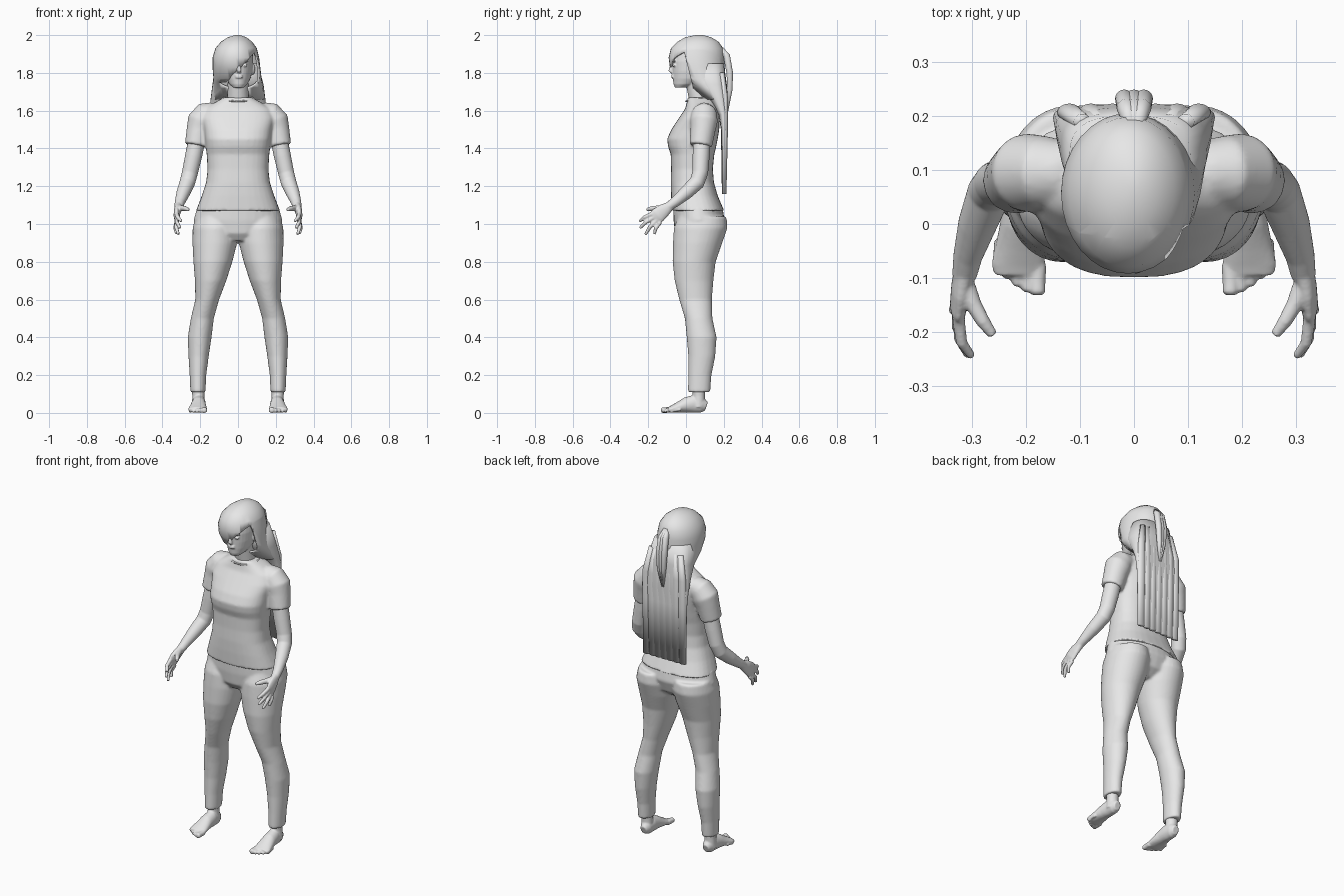
import bpy, bmesh, math
from mathutils import Vector

default = bpy.data.objects.get("Cube")
if default:
    bpy.data.objects.remove(default, do_unlink=True)

GREY = (0.8, 0.8, 0.8, 1)
clay = bpy.data.materials.new("light grey")
clay.use_nodes = True
clay.diffuse_color = GREY
clay.node_tree.nodes["Principled BSDF"].inputs["Base Color"].default_value = GREY

SEGMENTS = 32


def oval(centre, u, v, power=2.0):
    """Points of a rounded cross-section spanned by the half axes u and v."""
    points = []
    for i in range(SEGMENTS):
        angle = math.tau * i / SEGMENTS
        c, s = math.cos(angle), math.sin(angle)
        points.append(centre + u * math.copysign(abs(c) ** (2 / power), c)
                      + v * math.copysign(abs(s) ** (2 / power), s))
    return points


def bridge(bm, rings, mirrored):
    """Join the rings to a closed skin, optionally on both sides of the body."""
    for side in ((1, -1) if mirrored else (1,)):
        loops = [[bm.verts.new((p.x * side, p.y, p.z)) for p in ring] for ring in rings]
        for low, high in zip(loops, loops[1:]):
            for i in range(SEGMENTS):
                j = (i + 1) % SEGMENTS
                bm.faces.new((low[i], low[j], high[j], high[i]))
        bm.faces.new(loops[0])
        bm.faces.new(loops[-1])


def loft(bm, rows, mirrored=False, power=2.0):
    """Level rings, each row being z, x from, x to, y front, y back."""
    rings = []
    for z, x0, x1, y0, y1 in rows:
        centre = Vector(((x0 + x1) / 2, (y0 + y1) / 2, z))
        rings.append(oval(centre, Vector(((x1 - x0) / 2, 0, 0)),
                          Vector((0, (y1 - y0) / 2, 0)), power))
    bridge(bm, rings, mirrored)


def tube(bm, path, mirrored=False):
    """Rings across a path of x, y, z, sideways radius and optional second radius."""
    points = [Vector(p[:3]) for p in path]
    rings = []
    for i, p in enumerate(path):
        along = (points[min(i + 1, len(path) - 1)] - points[max(i - 1, 0)]).normalized()
        u = Vector((1, 0, 0))
        u = (u - along * u.dot(along)).normalized()
        rings.append(oval(points[i], u * p[3], along.cross(u) * p[-1]))
    bridge(bm, rings, mirrored)


def ball(bm, centre, size):
    made = bmesh.ops.create_uvsphere(bm, u_segments=16, v_segments=10, radius=1)
    bmesh.ops.scale(bm, vec=size, verts=made["verts"])
    bmesh.ops.translate(bm, vec=centre, verts=made["verts"])


def finish(name, bm, voxel=0, smoothing=2):
    """Turn the mesh into an object; a voxel size fuses its parts into one skin."""
    bmesh.ops.recalc_face_normals(bm, faces=bm.faces)
    mesh = bpy.data.meshes.new(name)
    bm.to_mesh(mesh)
    bm.free()
    mesh.materials.append(clay)
    mesh.polygons.foreach_set("use_smooth", [True] * len(mesh.polygons))
    obj = bpy.data.objects.new(name, mesh)
    bpy.context.collection.objects.link(obj)
    if voxel:
        fuse = obj.modifiers.new("fuse", 'REMESH')
        fuse.mode = 'VOXEL'
        fuse.voxel_size = voxel
        fuse.use_smooth_shade = True
        soften = obj.modifiers.new("soften", 'SMOOTH')
        soften.factor = 0.5
        soften.iterations = smoothing
    return obj


# Trousers: hips and two legs
bm = bmesh.new()
loft(bm, [(0.91, -.12, .12, -.03, .13), (0.95, -.2, .2, -.058, .18),
          (1.02, -.235, .235, -.066, .205), (1.095, -.215, .215, -.068, .192)])
loft(bm, [(.11, .172, .252, .01, .128), (.2, .168, .256, .012, .135),
          (.3, .155, .262, .012, .155), (.4, .14, .266, .004, .162),
          (.5, .128, .25, -.006, .14), (.6, .1, .226, -.036, .137),
          (.7, .062, .228, -.06, .145), (.8, .03, .236, -.071, .157),
          (.9, .004, .241, -.069, .192), (.98, 0, .24, -.064, .22),
          (1.04, .01, .225, -.04, .214)], mirrored=True)
finish("trousers", bm, 0.008, 4)

# Shirt: torso with short sleeves
bm = bmesh.new()
torso = [(1.07, .222, -.074, .202), (1.15, .192, -.079, .168), (1.22, .169, -.081, .148),
         (1.29, .161, -.079, .142), (1.37, .166, -.081, .15), (1.41, .171, -.095, .16),
         (1.45, .175, -.1, .168), (1.5, .18, -.078, .176), (1.56, .195, -.038, .178),
         (1.61, .18, -.005, .173), (1.645, .12, .005, .16), (1.67, .075, .008, .135)]
loft(bm, [(z, -x, x, front, back) for z, x, front, back in torso], power=2.5)
tube(bm, [(.13, .095, 1.585, .06), (.17, .096, 1.578, .068), (.196, .095, 1.545, .073),
          (.206, .09, 1.5, .066), (.222, .078, 1.415, .06)], mirrored=True)
finish("shirt", bm, 0.008, 4)

# Collar band round the neck
bm = bmesh.new()
rim = []
for i in range(SEGMENTS + 1):
    a = math.tau * i / SEGMENTS
    rim.append((.08 * math.cos(a), .068 + .068 * math.sin(a), 1.664 + .014 * math.sin(a), .005))
for start, end in zip(rim, rim[1:]):
    tube(bm, [start, end])
finish("collar", bm, 0.003)

# Arms with palms, fingers and thumbs
bm = bmesh.new()
tube(bm, [(.215, .085, 1.46, .045), (.235, .08, 1.36, .045), (.255, .075, 1.27, .042),
          (.268, .058, 1.22, .041), (.29, 0, 1.165, .036), (.308, -.06, 1.115, .027),
          (.314, -.095, 1.09, .023)], mirrored=True)
tube(bm, [(.313, -.085, 1.095, .021, .025), (.321, -.12, 1.07, .018, .037),
          (.325, -.15, 1.045, .016, .042), (.325, -.168, 1.03, .011, .036)], mirrored=True)
tips = [(.3, -.246, 1.014), (.307, -.244, .978), (.315, -.215, .944), (.325, -.168, .947)]
for i, tip in enumerate(tips):
    base = Vector((.325, -.177 + .013 * i, 1.054 - .015 * i))
    end = Vector(tip)
    bend = base.lerp(end, 0.55) + Vector((.008, -.005, .004))
    tube(bm, [(*base, .012), (*bend, .0105), (*end, .0075)], mirrored=True)
tube(bm, [(.315, -.105, 1.085, .018), (.297, -.15, 1.083, .015), (.28, -.18, 1.082, .013),
          (.261, -.206, 1.076, .009)], mirrored=True)
finish("arms", bm, 0.0045)

# Feet with ankles and toes
bm = bmesh.new()
tube(bm, [(.21, .066, .03, .034), (.21, .068, .09, .032), (.211, .067, .17, .036)], mirrored=True)
tube(bm, [(.207, .108, .034, .02, .024), (.207, .085, .042, .032, .041),
          (.207, .04, .048, .036, .047), (.209, 0, .042, .039, .04),
          (.211, -.04, .03, .045, .028), (.214, -.075, .02, .05, .019),
          (.214, -.094, .016, .046, .014)], mirrored=True)
for i in range(5):
    x, r = .179 + .0185 * i, .015 - .0012 * i - (.002 if i else 0)
    tip = -.126 + .004 * i + .002 * i * i
    tube(bm, [(x - .002, tip + .05, .017, r), (x, tip + .02, .015, r),
              (x, tip, r, r), (x, tip - .006, r, r * .6)], mirrored=True)
finish("feet", bm, 0.0045)

# Head with neck, nose, lips, brows, eyes and ears
bm = bmesh.new()
loft(bm, [(1.722, -.025, .03, -.058, 0), (1.74, -.045, .05, -.066, .06),
          (1.77, -.062, .066, -.07, .12), (1.81, -.072, .076, -.072, .15),
          (1.86, -.08, .08, -.076, .17), (1.91, -.08, .078, -.065, .17),
          (1.96, -.05, .05, -.01, .13)])
tube(bm, [(0, .085, 1.6, .07, .06), (0, .07, 1.67, .056, .055), (0, .055, 1.77, .054, .06)])
tube(bm, [(.005, -.068, 1.855, .008), (.005, -.08, 1.825, .01), (.005, -.084, 1.811, .013, .009),
          (.005, -.074, 1.802, .012, .006)])
for z in (1.776, 1.786):
    ball(bm, (.005, -.07, z), (.021, .009, .005))
for side in (1, -1):
    ball(bm, (.005 + side * .031, -.062, 1.84), (.014, .01, .008))
    ball(bm, (.005 + side * .033, -.064, 1.862), (.021, .01, .005))
    ball(bm, (side * .08, .045, 1.82), (.01, .018, .03))
finish("head", bm, 0.004, 3)

# Hair cap, opened along the sweep of the fringe
bm = bmesh.new()
loft(bm, [(1.66, -.13, .138, .1, .215), (1.72, -.13, .134, .03, .212),
          (1.77, -.13, .125, -.05, .208), (1.83, -.135, .118, -.085, .205),
          (1.88, -.135, .112, -.092, .205), (1.93, -.12, .1, -.08, .198),
          (1.965, -.09, .075, -.045, .172), (1.988, -.055, .045, -.005, .135),
          (2.0, -.015, .012, .05, .09)])
sweep_point, sweep_down = Vector((.1, 0, 1.92)), Vector((.17, 0, -.16))
ear_point, ear_front = Vector((0, .005, 1.85)), Vector((0, -1, -.25))
jaw_point, down = Vector((0, 0, 1.75)), Vector((0, 0, -1))
for point, normal in ((sweep_point, sweep_down), (ear_point, ear_front), (jaw_point, down)):
    bmesh.ops.bisect_plane(bm, geom=bm.verts[:] + bm.edges[:] + bm.faces[:],
                           plane_co=point, plane_no=normal)
opening = []
for face in bm.faces:
    c = face.calc_center_median()
    below = (c - sweep_point).dot(sweep_down) > 0 or (c - jaw_point).dot(down) > 0
    if below and (c - ear_point).dot(ear_front) > 0:
        opening.append(face)
bmesh.ops.delete(bm, geom=opening, context='FACES')
cap = finish("hair_cap", bm)
shell = cap.modifiers.new("thickness", 'SOLIDIFY')
shell.thickness = 0.01

# Long hair hanging flat down the back, with raised strands
bm = bmesh.new()
loft(bm, [(1.165, -.14, .14, .19, .21), (1.5, -.146, .146, .185, .218),
          (1.58, -.15, .15, .172, .222), (1.66, -.145, .145, .125, .222),
          (1.74, -.135, .135, .06, .216), (1.85, -.12, .105, .03, .2)], power=3)
for i in range(-3, 4):
    x = .04 * i
    tube(bm, [(x, .202, 1.16, .022, .012), (x, .206, 1.5, .023, .016),
              (x, .207, 1.66, .022, .016), (x * .8, .19, 1.8, .016, .014)])
finish("long_hair", bm)

# Tied lock at the back of the head
bm = bmesh.new()
for i in (-1, 0, 1):
    tube(bm, [(.006 * i, .185, 1.93, .012), (.014 * i, .215, 1.89, .018),
              (.018 * i, .232, 1.8, .017), (.014 * i, .232, 1.71, .014),
              (.004 * i, .22, 1.6, .004)])
finish("tied_lock", bm)
